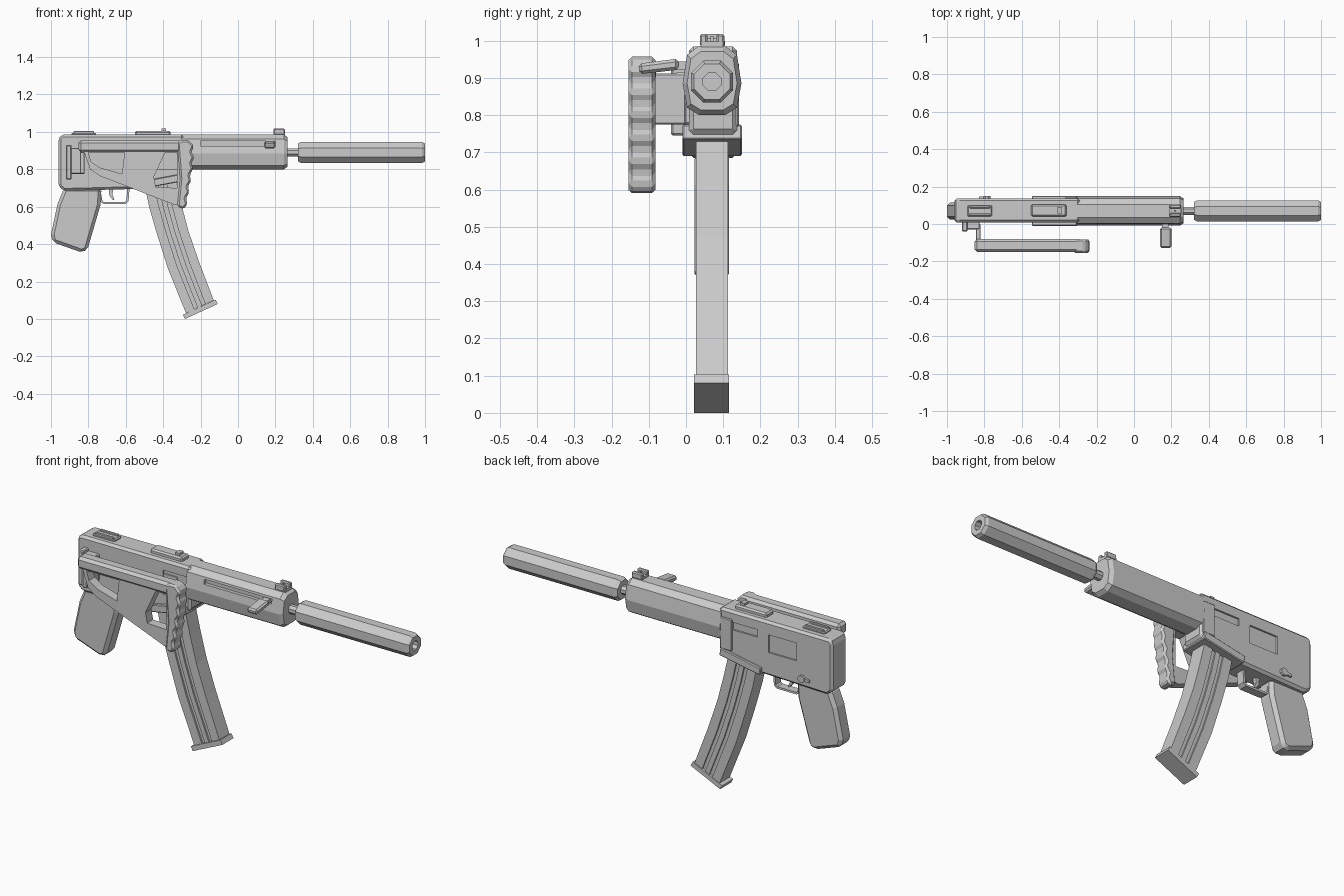
import bpy, bmesh, math

if "Cube" in bpy.data.objects:
    bpy.data.objects.remove(bpy.data.objects["Cube"])

CY, CZ = 0.07, 0.89          # bore axis


def finish(name, bm, bevel=0):
    bmesh.ops.recalc_face_normals(bm, faces=bm.faces)
    me = bpy.data.meshes.new(name)
    bm.to_mesh(me)
    bm.free()
    ob = bpy.data.objects.new(name, me)
    bpy.context.collection.objects.link(ob)
    if bevel:
        m = ob.modifiers.new("bevel", 'BEVEL')
        m.width, m.segments, m.limit_method = bevel, 1, 'ANGLE'
        m.angle_limit = math.radians(35)
        apply(ob, m)
    return ob


def apply(ob, m):
    bpy.context.view_layer.objects.active = ob
    bpy.ops.object.modifier_apply(modifier=m.name)


def skin(name, rings, bevel=0):
    """Closed tube through matching rings of points."""
    bm = bmesh.new()
    vs = [[bm.verts.new(p) for p in r] for r in rings]
    n = len(vs[0])
    for a, b in zip(vs, vs[1:]):
        for i in range(n):
            j = (i + 1) % n
            bm.faces.new((a[i], a[j], b[j], b[i]))
    bm.faces.new(vs[0])
    bm.faces.new(vs[-1])
    return finish(name, bm, bevel)


def prism(name, pts, a, b, bevel=0, axis='Y'):
    put = (lambda u, v, t: (u, t, v)) if axis == 'Y' else (lambda u, v, t: (t, u, v))
    return skin(name, [[put(u, v, t) for u, v in pts] for t in (a, b)], bevel)


def box(name, x0, x1, y0, y1, z0, z1, bevel=0):
    return prism(name, [(x0, z0), (x1, z0), (x1, z1), (x0, z1)], y0, y1, bevel)


def loft(name, section, stations):
    """Section (y, z offsets from the bore) scaled along x."""
    return skin(name, [[(x, CY + y * s, CZ + z * s) for y, z in section] for x, s in stations])


def ngon(n, r, turn=0.5):
    return [(r * math.cos(2 * math.pi * (i + turn) / n), r * math.sin(2 * math.pi * (i + turn) / n))
            for i in range(n)]


def cut(ob, cutter):
    m = ob.modifiers.new("cut", 'BOOLEAN')
    m.object, m.operation, m.solver = cutter, 'DIFFERENCE', 'EXACT'
    apply(ob, m)
    bpy.data.objects.remove(cutter)


# receiver with a recessed panel and slots on the sides
rec = prism("receiver", [(-.96, .965), (-.945, .985), (-.29, .985), (-.29, .75), (-.54, .695),
                         (-.93, .685), (-.96, .71)], .008, .137, .022)
cut(rec, box("c", -.75, -.585, .128, .2, .82, .915))
cut(rec, box("c", -.52, -.36, .128, .2, .885, .925))
cut(rec, box("c", -.45, -.31, -.05, .018, .80, .93))
box("ejection_bolt", -.45, -.37, .012, .05, .82, .91)
box("side_panel", -.37, -.30, .10, .143, .77, .94, .004)

# handguard, faceted, with handle slot
half = [(.035, .096), (.067, .072), (.079, -.005), (.067, -.07), (.035, -.09)]
guard = loft("handguard", half + [(-y, z) for y, z in reversed(half)],
             [(-.305, 1), (.245, 1), (.265, .85)])
cut(guard, box("c", -.2, .2, -.05, .016, .925, .95))

# cocking handle
prism("handle_neck", [(-.07, .918), (.03, .925), (.03, .947), (-.07, .94)], .15, .185, axis='X')
prism("handle_knob", [(-.125, .91), (-.02, .922), (-.02, .952), (-.128, .938)], .14, .2, .008, 'X')

# barrel and suppressor with bored muzzle
loft("barrel", ngon(8, .024), [(.2, 1), (.35, 1)])
loft("suppressor", ngon(8, .061), [(.322, .85), (.337, 1), (.985, 1), (1.0, .85), (1.0, .42), (.93, .42)])

# sights on top
box("rear_sight_base", -.89, -.76, .04, .10, .97, .995, .005)
for y in (.042, .084):
    box("rear_sight_rail", -.88, -.77, y, y + .014, .98, 1.004, .003)
box("top_cover_block", -.55, -.36, .04, .105, .97, 1.006, .008)
box("top_cover_latch", -.41, -.385, .055, .09, 1.0, 1.018)
box("front_sight_base", .19, .25, .04, .10, .97, .998)
for y in (.037, .082):
    box("front_sight_ear", .19, .25, y, y + .021, .985, 1.018, .005)
box("front_sight_post", .215, .225, .066, .074, .98, 1.012)

# magazine well flange
prism("magazine_well", [(-.54, .69), (-.30, .735), (-.307, .775), (-.547, .73)], -.01, .15, .004)

# curved magazine: core plus full-width ribs
left = [(-.505, .74), (-.475, .60), (-.435, .46), (-.375, .27), (-.278, .03)]
right = [(-.335, .75), (-.302, .61), (-.265, .47), (-.21, .31), (-.13, .10)]


def mag_strip(name, t0, t1, hw):
    def edge(t):
        return [(a + (c - a) * t, b + (d - b) * t) for (a, b), (c, d) in zip(left, right)]
    rings = []
    for (a, b), (c, d) in zip(edge(t0), edge(t1)):
        rings.append([(a, CY - hw, b), (c, CY - hw, d), (c, CY + hw, d), (a, CY + hw, b)])
    skin(name, rings)


mag_strip("magazine_core", .01, .99, .034)
for t0, t1 in ((0, .3), (.42, .58), (.7, 1)):
    mag_strip("magazine_rib", t0, t1, .043)
prism("magazine_base", [(-.295, .022), (-.283, 0), (-.108, .08), (-.12, .103)], .022, .116)

# pistol grip
prism("grip", [(-.93, .70), (-.965, .615), (-1.0, .45), (-.99, .41), (-.835, .355), (-.805, .37),
               (-.735, .61), (-.73, .70)], .023, .115, .018)

# trigger and guard
prism("trigger_guard", [(-.75, .70), (-.735, .625), (-.72, .615), (-.60, .615), (-.585, .63), (-.58, .70),
                        (-.592, .70), (-.596, .634), (-.605, .626), (-.718, .626), (-.725, .632),
                        (-.738, .70)], .048, .092)
prism("trigger", [(-.69, .70), (-.688, .66), (-.668, .635), (-.66, .638), (-.672, .665), (-.665, .70)], .06, .08)

# fire selector
prism("selector_hub", [(-.785 + u, .735 + v) for u, v in ngon(8, .02)], .13, .15)
prism("selector_lever", [(-.83, .725), (-.785, .725), (-.785, .745), (-.83, .738)], .13, .147)

# folded stock: hinge, top bar, web with openings, scalloped butt
box("hinge_plate", -.92, -.825, -.03, .02, .775, .915, .005)
box("hinge_lug", -.92, -.89, -.04, .02, .745, .93, .005)
box("hinge_arm", -.845, -.82, -.11, .0, .775, .912, .004)
box("stock_bar", -.853, -.28, -.15, -.08, .89, .955, .014)
web = prism("stock_web", [(-.83, .91), (-.79, .80), (-.74, .765), (-.34, .61), (-.29, .62), (-.29, .91)],
            -.14, -.09)
cut(web, prism("c", [(-.80, .889), (-.607, .889), (-.62, .775), (-.74, .81), (-.785, .84)], -.2, 0))
cut(web, prism("c", [(-.39, .889), (-.325, .889), (-.325, .70), (-.44, .705), (-.45, .76)], -.2, 0))
scallops = []
for i in range(11):
    z = .925 - i * .031
    scallops.append((-.243 - max(0, i - 3) * .005 + (.008 if i % 2 == 0 else -.006), z))
prism("stock_butt", [(-.325, .945), (-.30, .957), (-.265, .957)] + scallops
      + [(-.29, .587), (-.325, .60), (-.31, .75)], -.155, -.082, .01)
